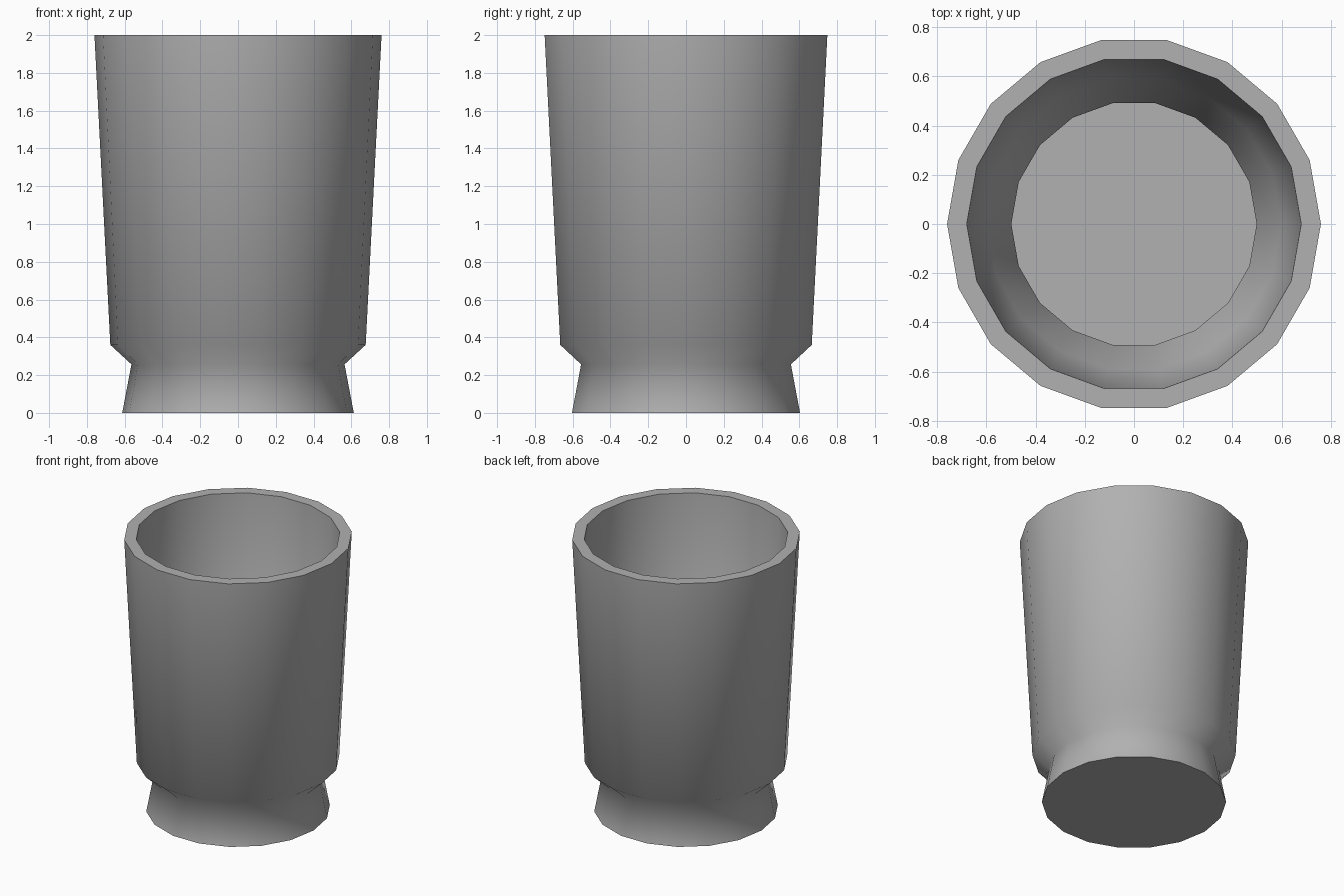
import bpy, bmesh, math

if "Cube" in bpy.data.objects:
    bpy.data.objects.remove(bpy.data.objects["Cube"])

SIDES = 18

# Closed cross-section: (radius, height), from underside up the outside, over the rim, down the inside
PROFILE = [
    (0.613, 0.0), (0.564, 0.257), (0.676, 0.36), (0.76, 2.0),
    (0.68, 2.0), (0.598, 0.39), (0.499, 0.285), (0.535, 0.08),
]


def lathe(name, profile, sides):
    bm = bmesh.new()
    rings = []
    for r, z in profile:
        rings.append([bm.verts.new((r * math.cos(2 * math.pi * i / sides),
                                    r * math.sin(2 * math.pi * i / sides), z))
                      for i in range(sides)])
    for a, b in zip(rings, rings[1:]):
        for i in range(sides):
            j = (i + 1) % sides
            bm.faces.new((a[i], a[j], b[j], b[i]))
    # Underside and inner floor
    bm.faces.new(list(reversed(rings[0])))
    bm.faces.new(rings[-1])
    bmesh.ops.recalc_face_normals(bm, faces=bm.faces[:])
    mesh = bpy.data.meshes.new(name)
    bm.to_mesh(mesh)
    bm.free()
    obj = bpy.data.objects.new(name, mesh)
    bpy.context.collection.objects.link(obj)
    return obj


# Tumbler with flared foot
cup = lathe("tumbler_cup", PROFILE, SIDES)

# Mid grey surface
grey = bpy.data.materials.new("mid_grey")
grey.diffuse_color = (0.44, 0.44, 0.44, 1.0)
grey.use_nodes = True
grey.node_tree.nodes["Principled BSDF"].inputs["Base Color"].default_value = grey.diffuse_color
cup.data.materials.append(grey)

bpy.context.view_layer.objects.active = cup
cup.select_set(True)
bpy.ops.object.shade_smooth_by_angle(angle=math.radians(60))
